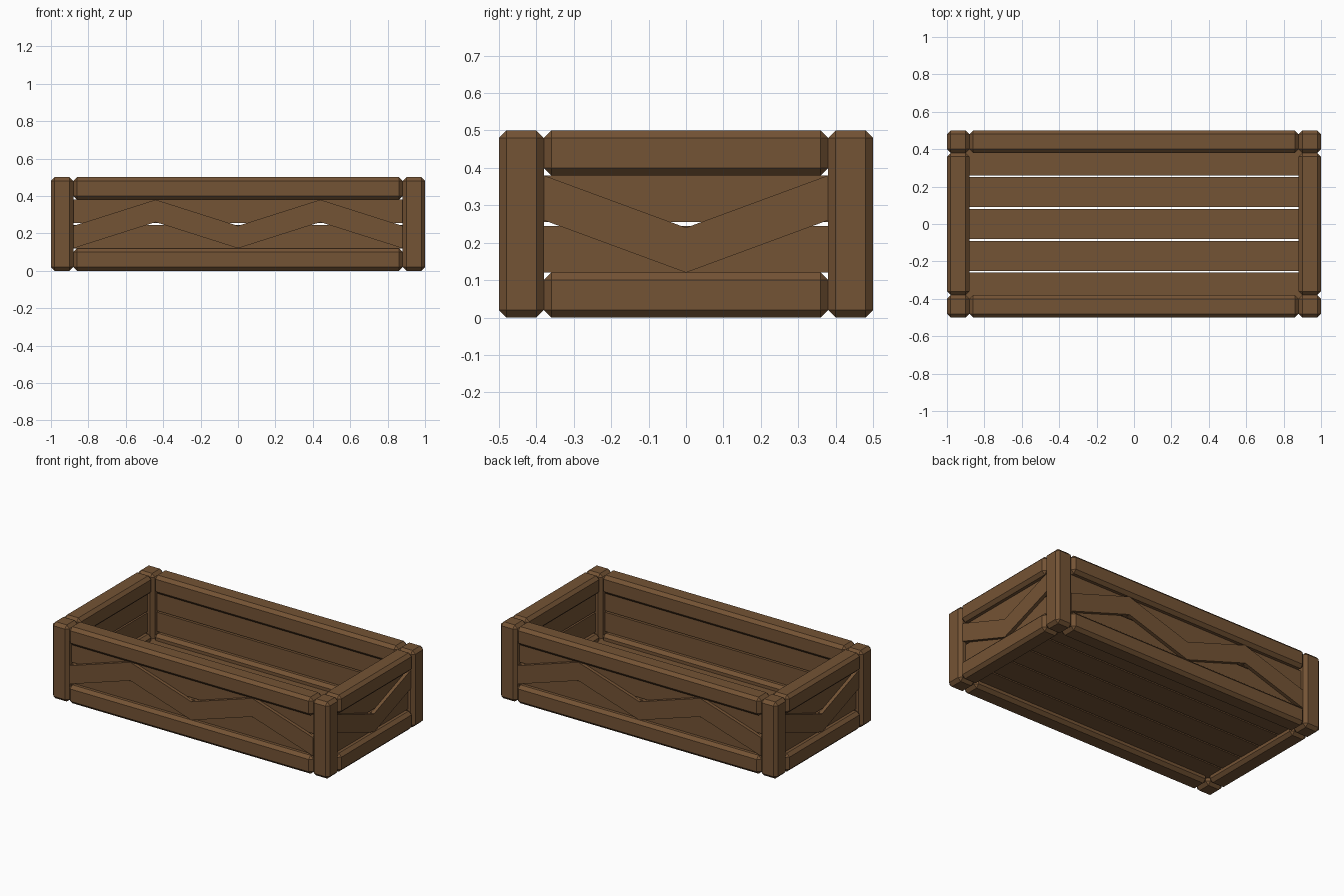
import bpy, bmesh
from mathutils import Vector

if "Cube" in bpy.data.objects:
    bpy.data.objects.remove(bpy.data.objects["Cube"])

wood = bpy.data.materials.new("brown wood")
wood.diffuse_color = (0.175, 0.087, 0.035, 1)
wood.use_nodes = True
wood.node_tree.nodes["Principled BSDF"].inputs["Base Color"].default_value = wood.diffuse_color


def finish(name, bm):
    bmesh.ops.recalc_face_normals(bm, faces=bm.faces)
    me = bpy.data.meshes.new(name)
    bm.to_mesh(me)
    bm.free()
    me.materials.append(wood)
    ob = bpy.data.objects.new(name, me)
    bpy.context.collection.objects.link(ob)
    return ob


def box(name, lo, hi, chamfer=0.0):
    """Box between two corners, with optional one-step chamfer."""
    lo, hi = Vector(lo), Vector(hi)
    bm = bmesh.new()
    bmesh.ops.create_cube(bm, size=1)
    for v in bm.verts:
        v.co = Vector(c * s for c, s in zip(v.co, hi - lo)) + (lo + hi) / 2
    if chamfer:
        bmesh.ops.bevel(bm, geom=bm.edges[:], offset=chamfer, segments=1,
                        profile=0.5, affect='EDGES')
    return finish(name, bm)


def zigzag(name, half, low_first, bends, place, d0, d1):
    """Zigzag strip 0.12 tall, swinging between the two rails."""
    bm = bmesh.new()
    rows = []
    for i in range(bends + 1):
        u = -half + 2 * half * i / bends
        z = 0.12 if (i % 2 == 0) == low_first else 0.26
        rows.append([bm.verts.new(place(u, d, h))
                     for d, h in ((d0, z), (d1, z), (d1, z + 0.12), (d0, z + 0.12))])
    for a, b in zip(rows, rows[1:]):
        for k in range(4):
            m = (k + 1) % 4
            bm.faces.new((a[k], a[m], b[m], b[k]))
    bm.faces.new(rows[0])
    bm.faces.new(rows[-1])
    finish(name, bm)


T, C = 0.12, 0.02            # timber size and chamfer
X, Y, H = 1.0, 0.5, 0.5      # outer half sizes and height
IN, OUT, BRACE = 0.08, 0.04, 0.018   # depths of planks and brace from outside


def span(s, a, b):
    return sorted((s * a, s * b))


# corner posts
for sx, px in ((-1, "left"), (1, "right")):
    for sy, py in ((-1, "front"), (1, "back")):
        x, y = span(sx, X - T, X), span(sy, Y - T, Y)
        box(f"{py}_{px}_post", (x[0], y[0], 0), (x[1], y[1], H), C)

# rails, wall planks and zigzag braces of the four walls
for s, long_name, short_name in ((-1, "front", "left"), (1, "back", "right")):
    for z0, level in ((0, "bottom"), (H - T, "top")):
        y, x = span(s, Y - T, Y), span(s, X - T, X)
        box(f"{long_name}_{level}_rail", (T - X, y[0], z0), (X - T, y[1], z0 + T), C)
        box(f"{short_name}_{level}_rail", (x[0], T - Y, z0), (x[1], Y - T, z0 + T), C)
    for z0, z1, level in ((0.12, 0.245, "lower"), (0.255, 0.38, "upper")):
        y, x = span(s, Y - IN, Y - OUT), span(s, X - IN, X - OUT)
        box(f"{long_name}_{level}_plank", (T - X, y[0], z0), (X - T, y[1], z1))
        box(f"{short_name}_{level}_plank", (x[0], T - Y, z0), (x[1], Y - T, z1))
    zigzag(f"{long_name}_brace", X - T, True, 4,
           lambda u, d, z: (u, s * d, z), Y - OUT, Y - BRACE)
    zigzag(f"{short_name}_brace", Y - T, False, 2,
           lambda u, d, z: (s * d, u, z), X - OUT, X - BRACE)

# floor planks, let into the bottom rails
for i in range(-2, 3):
    y = 0.17 * i
    box(f"floor_plank_{i + 3}", (-0.9, y - 0.08, 0.04), (0.9, y + 0.08, 0.08))
